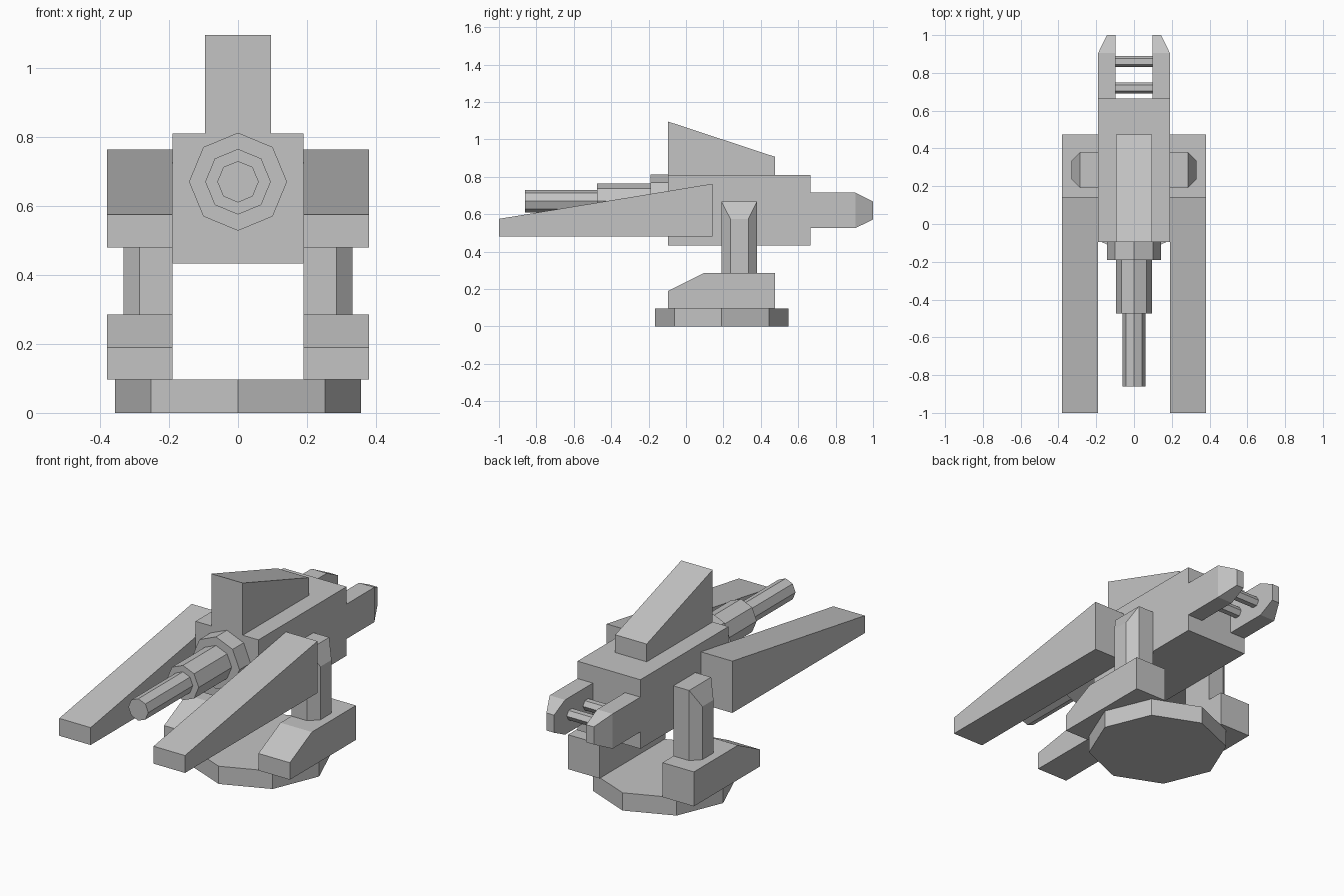
import bpy
import bmesh
from math import cos, sin, tau
from mathutils import Vector

cube = bpy.data.objects.get("Cube")
if cube:
    bpy.data.objects.remove(cube, do_unlink=True)

grey = bpy.data.materials.new("matte_grey")
grey.use_nodes = True
grey.diffuse_color = (0.55, 0.55, 0.55, 1)
grey.node_tree.nodes["Principled BSDF"].inputs["Base Color"].default_value = grey.diffuse_color


def finish(name, bm):
    bmesh.ops.recalc_face_normals(bm, faces=bm.faces)
    mesh = bpy.data.meshes.new(name)
    bm.to_mesh(mesh)
    bm.free()
    mesh.materials.append(grey)
    obj = bpy.data.objects.new(name, mesh)
    bpy.context.collection.objects.link(obj)
    return obj


def loft(name, rings):
    """Join matching rings of points into a capped solid."""
    bm = bmesh.new()
    loops = [[bm.verts.new(p) for p in ring] for ring in rings]
    n = len(loops[0])
    for a, b in zip(loops, loops[1:]):
        for i in range(n):
            j = (i + 1) % n
            bm.faces.new((a[i], a[j], b[j], b[i]))
    bm.faces.new(loops[0])
    bm.faces.new(loops[-1])
    return finish(name, bm)


def side_profile(name, points, x0, x1):
    """Extrude a (y, z) profile across the width."""
    return loft(name, [[(x, y, z) for y, z in points] for x in (x0, x1)])


def prism(name, axis, centre, radius, start, end, sides=8):
    """Regular prism along one axis; its centre gives the other two coordinates."""
    rings = []
    for t in (start, end):
        ring = []
        for i in range(sides):
            p = [centre[0] + radius * cos(tau * i / sides),
                 centre[1] + radius * sin(tau * i / sides)]
            p.insert(axis, t)
            ring.append(Vector(p))
        rings.append(ring)
    return loft(name, rings)


def both_sides(obj):
    """Mirror a left-hand part to the right."""
    mod = obj.modifiers.new("mirror", "MIRROR")
    mod.use_axis[0] = True


# Base and supports
prism("base_plate", 2, (0, 0.19), 0.357, 0, 0.097)
both_sides(side_profile("feet", [(-0.095, 0.097), (0.475, 0.097), (0.475, 0.285),
                                 (0.095, 0.285), (-0.095, 0.19)], 0.19, 0.38))


def post_ring(x, inset, top):
    y0, y1 = 0.19 + inset, 0.38 - inset
    return [(x, y0, 0.285), (x, y1, 0.285), (x, y1, top), (x, y0, top)]


both_sides(loft("support_posts", [post_ring(0.19, 0, 0.668), post_ring(0.285, 0, 0.668),
                                  post_ring(0.332, 0.047, 0.575)]))

# Main body and top fin
side_profile("body", [(-0.095, 0.433), (0.665, 0.433), (0.665, 0.81), (-0.095, 0.81)],
             -0.19, 0.19)
side_profile("top_fin", [(-0.095, 0.81), (0.475, 0.81), (0.475, 0.907), (-0.095, 1.095)],
             -0.095, 0.095)

# Long side wedges
both_sides(side_profile("side_wedges", [(-1, 0.48), (0.143, 0.48), (0.143, 0.763),
                                        (-1, 0.575)], 0.19, 0.38))

# Stepped barrel
for name, radius, start, end in (("barrel_collar", 0.142, -0.19, -0.095),
                                 ("barrel_sleeve", 0.095, -0.475, -0.19),
                                 ("barrel_tip", 0.06, -0.86, -0.475)):
    prism(name, 1, (0, 0.67), radius, start, end)


# Rear prongs with tapered ends
def prong_ring(y, outer, half):
    z0, z1 = 0.62 - half, 0.62 + half
    return [(0.097, y, z0), (outer, y, z0), (outer, y, z1), (0.097, y, z1)]


both_sides(loft("rear_prongs", [prong_ring(0.665, 0.19, 0.095), prong_ring(0.905, 0.19, 0.095),
                                prong_ring(1, 0.143, 0.048)]))

# Cross rods between the prongs
for name, y in (("inner_rod", 0.72), ("outer_rod", 0.86)):
    prism(name, 0, (y, 0.62), 0.03, -0.1, 0.1, sides=6)
